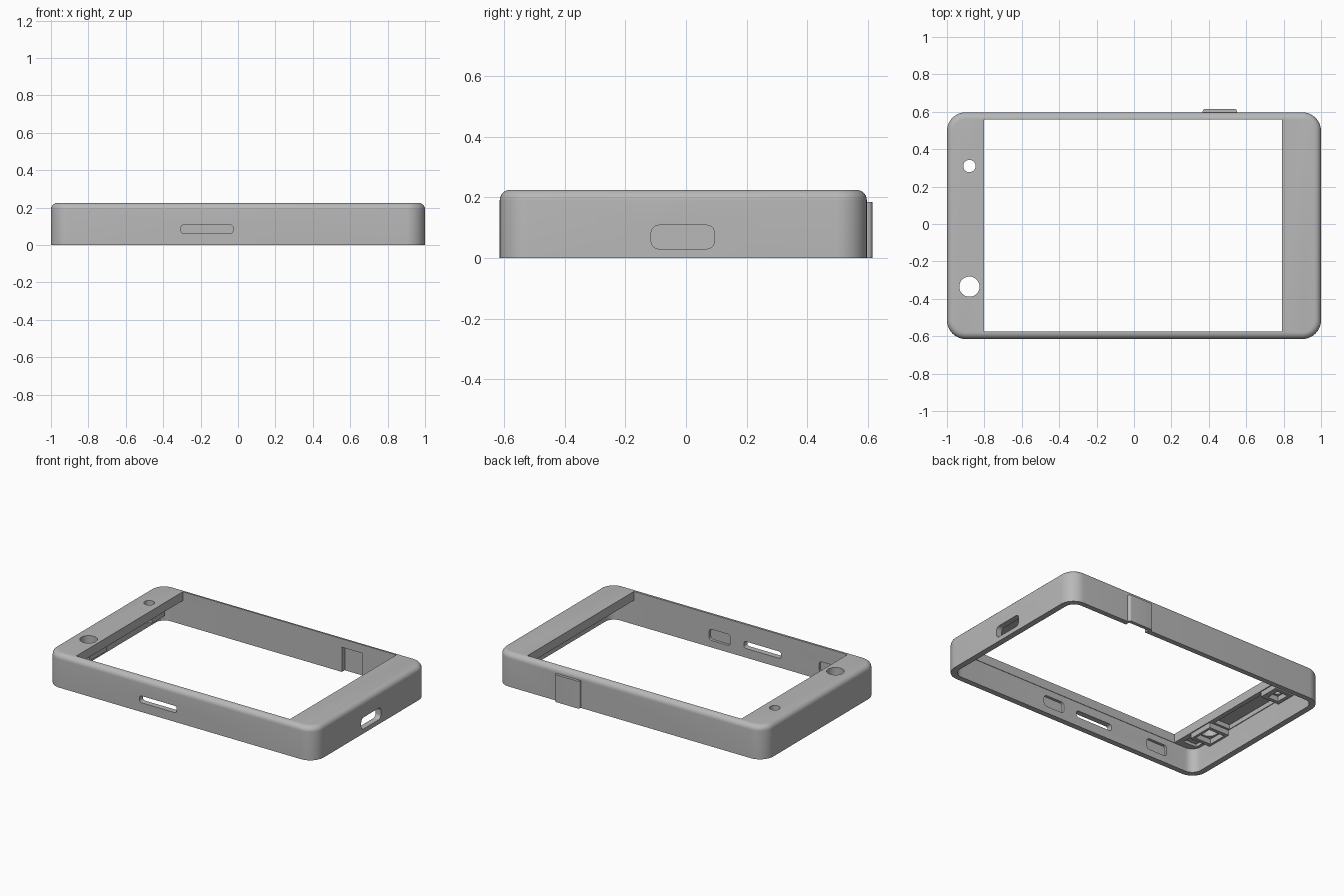
import bpy
import bmesh
from mathutils import Vector

cube = bpy.data.objects.get("Cube")
if cube:
    bpy.data.objects.remove(cube, do_unlink=True)

grey = bpy.data.materials.new("Matte grey")
grey.use_nodes = True
colour = (0.48, 0.48, 0.48, 1)
grey.diffuse_color = colour
grey.node_tree.nodes["Principled BSDF"].inputs["Base Color"].default_value = colour


def block(name, x, y, z, radius=0, axis=2, top=0):
    """Box from (min, max) ranges, rounded on edges along axis and then on the top rim."""
    bm = bmesh.new()
    bmesh.ops.create_cube(bm, size=1)
    ranges = (x, y, z)
    for v in bm.verts:
        v.co = Vector([r[0] if c < 0 else r[1] for c, r in zip(v.co, ranges)])
    if radius:
        edges = [e for e in bm.edges
                 if abs((e.verts[0].co - e.verts[1].co).normalized()[axis]) > 0.9]
        bmesh.ops.bevel(bm, geom=edges, offset=radius, segments=10, profile=0.5, affect='EDGES')
    if top:
        rim = [e for e in bm.edges if all(abs(v.co.z - z[1]) < 1e-5 for v in e.verts)]
        bmesh.ops.bevel(bm, geom=rim, offset=top, segments=7, profile=0.5, affect='EDGES')
    return finish(name, bm)


def cylinder(name, x, y, z, radius):
    bm = bmesh.new()
    bmesh.ops.create_cone(bm, cap_ends=True, segments=40, radius1=radius, radius2=radius,
                          depth=z[1] - z[0])
    bmesh.ops.translate(bm, verts=bm.verts, vec=(x, y, sum(z) / 2))
    return finish(name, bm)


def finish(name, bm):
    bmesh.ops.recalc_face_normals(bm, faces=bm.faces)
    mesh = bpy.data.meshes.new(name)
    bm.to_mesh(mesh)
    bm.free()
    mesh.materials.append(grey)
    obj = bpy.data.objects.new(name, mesh)
    bpy.context.collection.objects.link(obj)
    return obj


def combine(target, tool, operation='DIFFERENCE'):
    mod = target.modifiers.new("Combine", 'BOOLEAN')
    mod.object, mod.operation, mod.solver = tool, operation, 'EXACT'
    bpy.context.view_layer.objects.active = target
    bpy.ops.object.modifier_apply(modifier=mod.name)
    bpy.data.objects.remove(tool, do_unlink=True)


# Outer shell with the raised catch on its back wall
case = block("case_frame", (-1, 1), (-0.615, 0.597), (0, 0.225), 0.1, 2, 0.035)
combine(case, block("catch", (0.367, 0.551), (0.57, 0.615), (0, 0.184), 0.014), 'UNION')

# Hollow underside and the large top window
combine(case, block("cavity", (-0.96, 0.96), (-0.577, 0.562), (-0.1, 0.165), 0.065))
combine(case, block("window", (-0.803, 0.79), (-0.574, 0.559), (0.1, 0.3)))

# Hollow behind the catch
combine(case, block("catch_hollow", (0.382, 0.536), (0.5, 0.592), (-0.1, 0.168)))

# Trough and corner pocket on the underside of the left bar
combine(case, block("trough", (-0.955, -0.835), (-0.23, 0.22), (0.1, 0.195)))
combine(case, block("corner_pocket", (-0.94, -0.84), (-0.53, -0.46), (0.1, 0.185)))

# Square bosses with sockets around the two round openings
for y, radius, half in ((-0.335, 0.054, 0.09), (0.31, 0.033, 0.07)):
    x = -0.88
    combine(case, block("boss", (x - half, x + 0.07), (y - half, y + half), (0.13, 0.19)), 'UNION')
    inner = half - 0.025
    combine(case, block("socket", (x - inner, x + inner - 0.012), (y - inner, y + inner),
                        (0.1, 0.165)))
    combine(case, cylinder("opening", x, y, (0.1, 0.3), radius))

# Slot through the front wall and port through the right wall
combine(case, block("slot", (-0.305, -0.027), (-0.7, -0.5), (0.062, 0.108), 0.016, 1))
combine(case, block("port", (0.9, 1.1), (-0.115, 0.094), (0.03, 0.108), 0.026, 0))

# Blind pockets on the inside of the front wall
for x in (0.075, -0.745):
    combine(case, block("pocket", (x, x + 0.157), (-0.595, -0.5), (0.047, 0.122), 0.02, 1))

bpy.ops.object.select_all(action='DESELECT')
case.select_set(True)
bpy.context.view_layer.objects.active = case
bpy.ops.object.shade_smooth_by_angle(angle=0.5)
